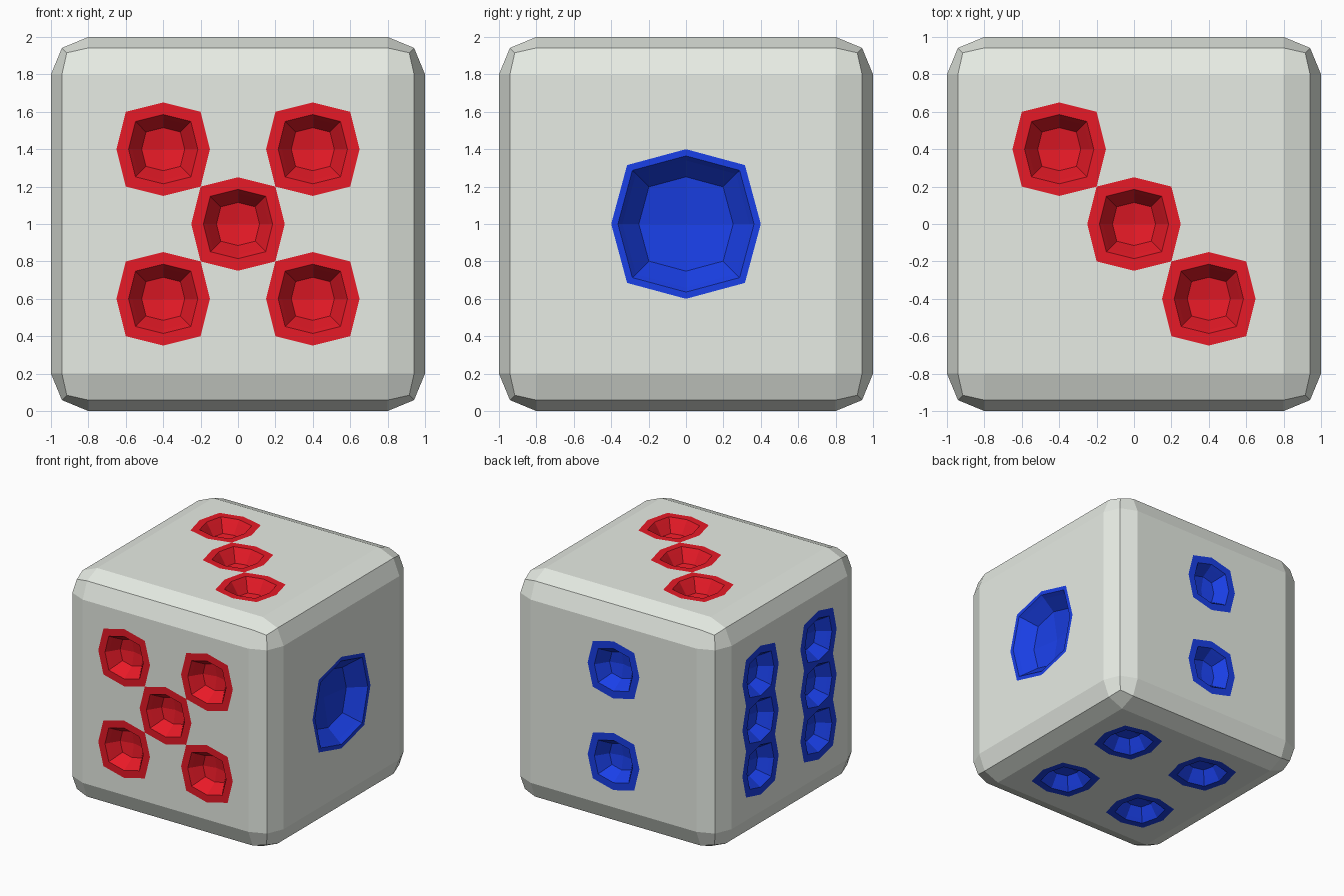
import bpy, bmesh
from mathutils import Vector

if "Cube" in bpy.data.objects:
    bpy.data.objects.remove(bpy.data.objects["Cube"])

def material(name, rgb):
    m = bpy.data.materials.new(name)
    m.diffuse_color = (*rgb, 1)
    m.use_nodes = True
    m.node_tree.nodes["Principled BSDF"].inputs["Base Color"].default_value = m.diffuse_color
    return m

BODY, RED, BLUE = 0, 1, 2
STEP = 0.2
bm = bmesh.new()

# rounded cube edges: bevel a cube, then remove its six flat faces
bmesh.ops.create_cube(bm, size=2)
bmesh.ops.bevel(bm, geom=bm.edges[:], offset=0.2, segments=2, profile=0.5,
                affect='EDGES')
flat = [f for f in bm.faces if f.calc_area() > 2]
bmesh.ops.delete(bm, geom=flat, context='FACES_ONLY')

RING = [(1, 0), (1, 1), (0, 1), (-1, 1), (-1, 0), (-1, -1), (0, -1), (1, -1)]

def octagon(axis, diag):
    return [(i * (diag if i and j else axis), j * (diag if i and j else axis))
            for i, j in RING]

def side(u, v, n, pips, colour, big=False):
    u, v, n = Vector(u), Vector(v), Vector(n)

    def vert(a, b, depth=0):
        return bm.verts.new(u * a + v * b + n * (1 - depth))

    def face(points, mat):
        bm.faces.new([vert(*p) for p in points]).material_index = mat

    # grid nodes; edge midpoints of each pip cell are pushed outward
    node = {(i, j): (i * STEP, j * STEP)
            for i in range(-4, 5) for j in range(-4, 5)}
    used = set()
    half = 2 if big else 1
    for ci, cj in pips:
        used |= {(ci + i, cj + j) for i in range(-half, half)
                 for j in range(-half, half)}
        if not big:
            for i, j in RING[::2]:
                if (ci + 2 * i, cj + 2 * j) not in pips:
                    node[ci + i, cj + j] = ((ci + i * 1.25) * STEP,
                                            (cj + j * 1.25) * STEP)
    # plain part of the side
    for i in range(-4, 4):
        for j in range(-4, 4):
            if (i, j) not in used:
                face([node[i, j], node[i + 1, j], node[i + 1, j + 1],
                      node[i, j + 1]], BODY)
    # flat coloured rim and sunken bowl of each pip
    for ci, cj in pips:
        cx, cy = ci * STEP, cj * STEP
        if big:
            outline = octagon(0.4, 0.315)
            square = octagon(0.4, 0.4)
            for k in range(8):
                m = (k + 1) % 8
                c = k if k % 2 else m
                tri = [outline[k], square[c], outline[m]]
                face(tri, BODY)
            base = outline
            levels = [(0.91, 0), (0.85, 0.03), (0.63, 0.13)]
            bottom = 0.17
        else:
            outline = [node[ci + i, cj + j] for i, j in RING]
            base = octagon(0.25, 0.2)
            levels = [(0.74, 0), (0.66, 0.03), (0.46, 0.11)]
            bottom = 0.135
        loops = [[(*p, 0) for p in outline]]
        loops += [[(cx + x * s, cy + y * s, d) for x, y in base]
                  for s, d in levels]
        for outer, inner in zip(loops, loops[1:]):
            for k in range(8):
                m = (k + 1) % 8
                face([outer[k], outer[m], inner[m], inner[k]], colour)
        for k in range(0, 8, 2):
            lo = loops[-1]
            face([lo[k], lo[k + 1], lo[(k + 2) % 8], (cx, cy, bottom)], colour)

corners = [(-2, -2), (-2, 2), (2, -2), (2, 2)]
X, Y, Z = (1, 0, 0), (0, 1, 0), (0, 0, 1)
NX, NY, NZ = (-1, 0, 0), (0, -1, 0), (0, 0, -1)
side(X, Z, NY, corners + [(0, 0)], RED)                           # front: five
side(X, Y, Z, [(-2, 2), (0, 0), (2, -2)], RED)                    # top: three
side(Y, Z, X, [(0, 0)], BLUE, big=True)                           # right: one
side(NX, Z, Y, [(0, -2), (0, 2)], BLUE)                           # back: two
side(NY, Z, NX, [(i, j) for i in (-2, 2) for j in (-2, 0, 2)], BLUE)  # left: six
side(X, NY, NZ, corners, BLUE)                                    # bottom: four

bmesh.ops.remove_doubles(bm, verts=bm.verts[:], dist=0.0005)
bmesh.ops.translate(bm, verts=bm.verts[:], vec=(0, 0, 1))
mesh = bpy.data.meshes.new("die")
bm.to_mesh(mesh)
bm.free()
for m in (material("off_white", (0.80, 0.84, 0.78)),
          material("red", (0.80, 0.01, 0.02)),
          material("blue", (0.01, 0.05, 0.80))):
    mesh.materials.append(m)
die = bpy.data.objects.new("die", mesh)
bpy.context.collection.objects.link(die)
